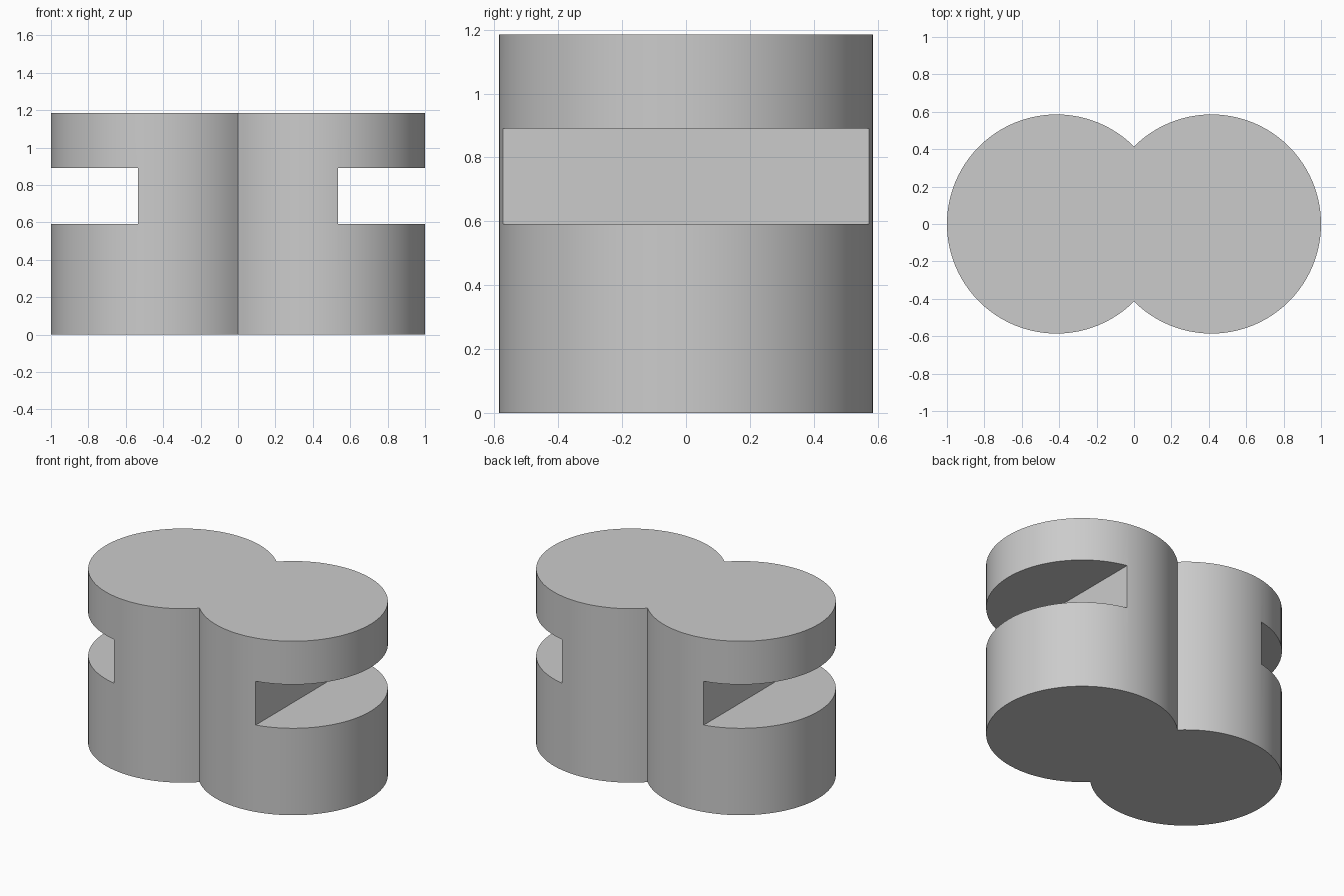
import bpy, bmesh, math

if "Cube" in bpy.data.objects:
    bpy.data.objects.remove(bpy.data.objects["Cube"], do_unlink=True)

RADIUS = 2 - math.sqrt(2)      # two lobes overlapping at right angles
CENTRE = 1 - RADIUS
HEIGHT = 1.185
SLOT_LOW, SLOT_HIGH, SLOT_X = 0.592, 0.89, 0.535
STEPS = 72

# Single plain grey
grey = bpy.data.materials.new("plain grey")
grey.use_nodes = True
colour = (0.6, 0.6, 0.6, 1)
grey.diffuse_color = colour
grey.node_tree.nodes["Principled BSDF"].inputs["Base Color"].default_value = colour


def make_object(name, bm):
    bmesh.ops.recalc_face_normals(bm, faces=bm.faces)
    mesh = bpy.data.meshes.new(name)
    bm.to_mesh(mesh)
    bm.free()
    mesh.materials.append(grey)
    obj = bpy.data.objects.new(name, mesh)
    bpy.context.collection.objects.link(obj)
    return obj


def slot_cutter(side):
    bm = bmesh.new()
    bmesh.ops.create_cube(bm, size=1)
    bmesh.ops.scale(bm, vec=(1, 2, SLOT_HIGH - SLOT_LOW), verts=bm.verts)
    bmesh.ops.translate(bm, vec=(side * (SLOT_X + 0.5), 0, (SLOT_LOW + SLOT_HIGH) / 2),
                        verts=bm.verts)
    cutter = make_object("slot_cutter", bm)
    cutter.hide_render = True
    return cutter


# Figure-eight body: each lobe is a three-quarter arc
outline = []
for side, start in ((1, -0.75), (-1, 0.25)):
    for i in range(STEPS):
        a = math.pi * (start + 1.5 * i / STEPS)
        outline.append((side * CENTRE + RADIUS * math.cos(a), RADIUS * math.sin(a), 0))

bm = bmesh.new()
base = bm.faces.new([bm.verts.new(p) for p in outline])
top = bmesh.ops.extrude_face_region(bm, geom=[base], use_keep_orig=True)
bmesh.ops.translate(bm, vec=(0, 0, HEIGHT),
                    verts=[v for v in top["geom"] if isinstance(v, bmesh.types.BMVert)])
body = make_object("double_lobed_body", bm)

# Cut a horizontal slot into each end
cutters = [slot_cutter(side) for side in (-1, 1)]
for cutter in cutters:
    cut = body.modifiers.new("slot", 'BOOLEAN')
    cut.operation = 'DIFFERENCE'
    cut.solver = 'EXACT'
    cut.object = cutter

bpy.context.view_layer.objects.active = body
body.select_set(True)
for name in [m.name for m in body.modifiers]:
    bpy.ops.object.modifier_apply(modifier=name)
for cutter in cutters:
    bpy.data.objects.remove(cutter, do_unlink=True)

bpy.ops.object.select_all(action='DESELECT')
body.select_set(True)
bpy.ops.object.shade_smooth_by_angle(angle=math.radians(30))
